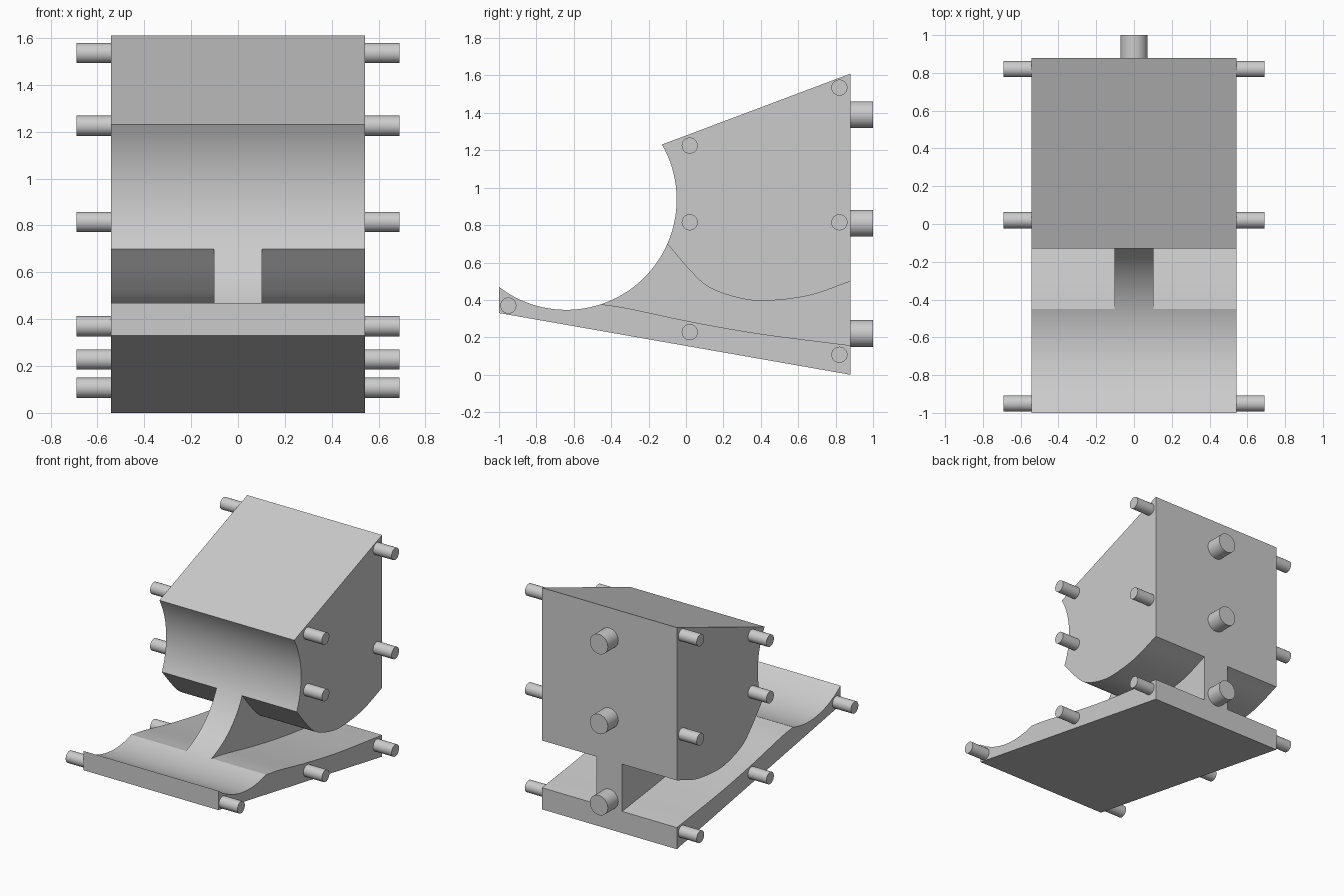
import bpy, bmesh, math
from mathutils import Vector

cube = bpy.data.objects.get("Cube")
if cube:
    bpy.data.objects.remove(cube, do_unlink=True)

GREY = (0.6, 0.6, 0.6, 1)
mat = bpy.data.materials.new("light grey")
mat.use_nodes = True
mat.diffuse_color = GREY
mat.node_tree.nodes["Principled BSDF"].inputs["Base Color"].default_value = GREY

HALF, BACK = 0.542, 0.88          # body half width, rear face
CY, CZ, R = -0.64, 0.937, 0.59    # hollow at the front


def add_object(name, bm):
    bmesh.ops.recalc_face_normals(bm, faces=bm.faces)
    mesh = bpy.data.meshes.new(name)
    bm.to_mesh(mesh)
    bm.free()
    mesh.materials.append(mat)
    obj = bpy.data.objects.new(name, mesh)
    bpy.context.collection.objects.link(obj)
    return obj


def extrude_profile(name, points, x0, x1):
    """Solid with a (y, z) side outline, running from x0 to x1."""
    bm = bmesh.new()
    face = bm.faces.new([bm.verts.new((x0, y, z)) for y, z in points])
    out = bmesh.ops.extrude_face_region(bm, geom=[face])
    moved = [g for g in out["geom"] if isinstance(g, bmesh.types.BMVert)]
    bmesh.ops.translate(bm, verts=moved, vec=(x1 - x0, 0, 0))
    return add_object(name, bm)


def smooth_path(points, steps=6):
    """Smooth curve through the points."""
    p = [Vector(q) for q in points]
    p = [2 * p[0] - p[1]] + p + [2 * p[-1] - p[-2]]
    path = []
    for a, b, c, d in zip(p, p[1:], p[2:], p[3:]):
        for i in range(steps):
            t = i / steps
            path.append(b + (c - a) * t / 2 + (2 * a - 5 * b + 4 * c - d) * t**2 / 2
                        + (3 * b - a - 3 * c + d) * t**3 / 2)
    return path + [p[-2]]


def smooth(obj):
    bpy.ops.object.select_all(action="DESELECT")
    obj.select_set(True)
    bpy.context.view_layer.objects.active = obj
    bpy.ops.object.shade_smooth_by_angle(angle=math.radians(30))


def peg(name, start, end, radius):
    a, b = Vector(start), Vector(end)
    bm = bmesh.new()
    bmesh.ops.create_cone(bm, cap_ends=True, segments=32, radius1=radius,
                          radius2=radius, depth=(b - a).length)
    bmesh.ops.rotate(bm, verts=bm.verts,
                     matrix=(b - a).to_track_quat("Z", "Y").to_matrix())
    bmesh.ops.translate(bm, verts=bm.verts, vec=(a + b) / 2)
    smooth(add_object(name, bm))


# Body: sloped top and underside, with the round hollow in front
lo, hi = math.atan2(0.47 - CZ, -1 - CY), math.atan2(1.23 - CZ, -0.13 - CY)
arc = [(CY + R * math.cos(lo + (hi - lo) * i / 48),
        CZ + R * math.sin(lo + (hi - lo) * i / 48)) for i in range(49)]
arc[0] = (-1, arc[0][1])
body = extrude_profile("body", [(BACK, 0), (-1, 0.33)] + arc + [(BACK, 1.61)],
                       -HALF, HALF)

# Curved side passages, leaving a narrow web in the middle
ceiling = smooth_path([(-0.1, 0.7), (0.02, 0.56), (0.125, 0.467), (0.285, 0.41),
                       (0.435, 0.396), (0.66, 0.424), (BACK, 0.5)])
floor = smooth_path([(BACK, 0.157), (0.39, 0.22), (0.02, 0.285),
                     (-0.3, 0.353), (-0.45, 0.377)])
outline = ceiling + [(1, 0.54), (1, 0.14)] + floor + [(-0.5, 0.42), (-0.2, 0.69)]
for side in (-1, 1):
    cutter = extrude_profile("passage_cutter", outline, side * 0.103, side * 0.7)
    cutter.hide_render = True
    mod = body.modifiers.new("passage", "BOOLEAN")
    mod.operation, mod.solver, mod.object = "DIFFERENCE", "EXACT", cutter
    bpy.context.view_layer.objects.active = body
    bpy.ops.object.modifier_apply(modifier=mod.name)
    bpy.data.objects.remove(cutter, do_unlink=True)
smooth(body)

# Side pegs, mirrored left and right
side_pegs = [(0.82, 1.535), (0.02, 1.225), (0.02, 0.815), (0.82, 0.815),
             (0.02, 0.228), (0.82, 0.107), (-0.95, 0.37)]
for y, z in side_pegs:
    for label, s in (("left", 1), ("right", -1)):
        peg("side_peg_" + label, (s * (HALF - 0.02), y, z), (s * 0.69, y, z), 0.043)

# Rear pegs
for z in (1.39, 0.81, 0.22):
    peg("rear_peg", (0, BACK - 0.02, z), (0, 1, z), 0.072)
